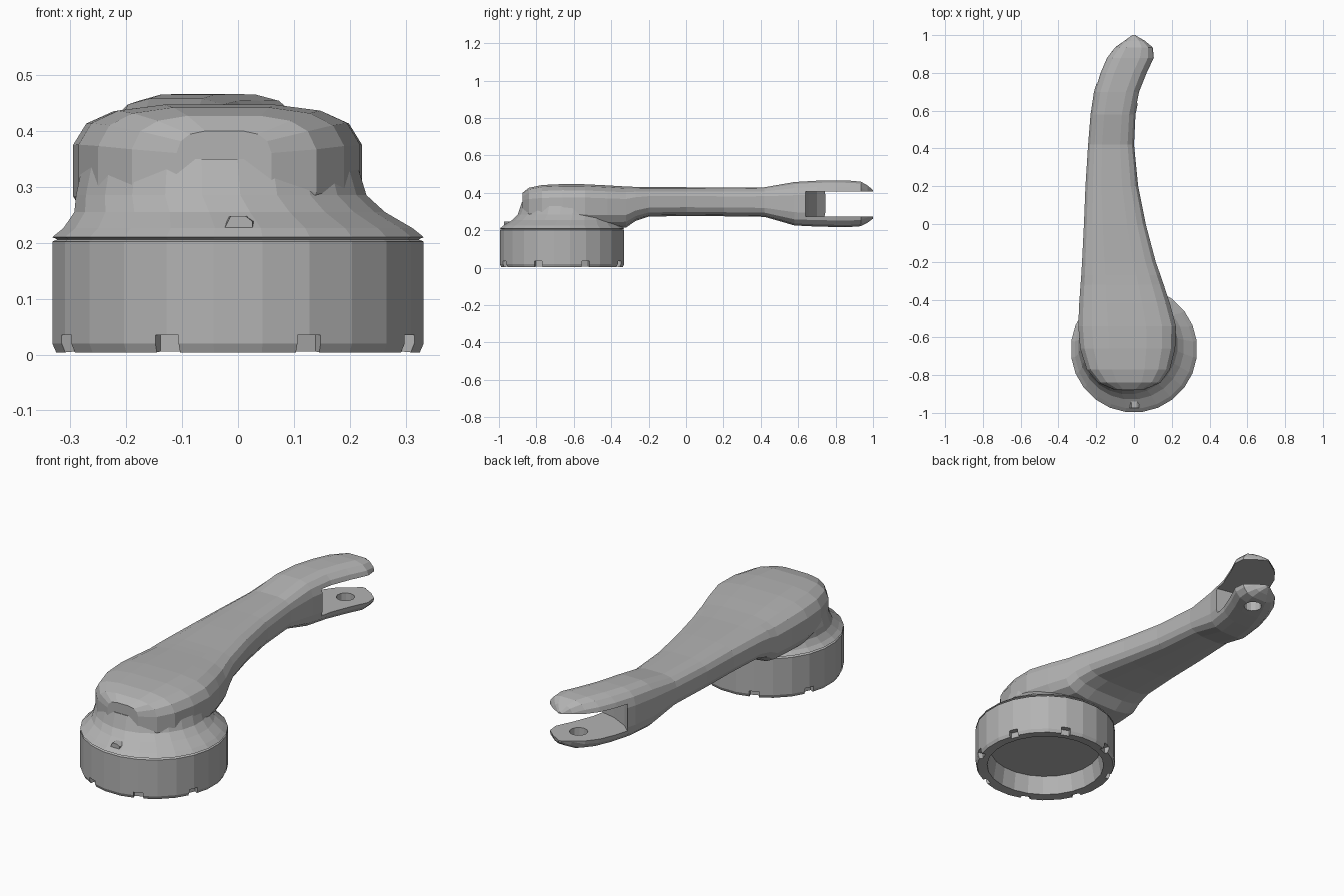
import bpy, bmesh, math
from mathutils import Matrix, Vector

if "Cube" in bpy.data.objects:
    bpy.data.objects.remove(bpy.data.objects["Cube"])

grey = bpy.data.materials.new("plain grey")
grey.diffuse_color = (0.45, 0.45, 0.45, 1)
grey.use_nodes = True
grey.node_tree.nodes["Principled BSDF"].inputs["Base Color"].default_value = grey.diffuse_color


def make_object(name, bm):
    bmesh.ops.recalc_face_normals(bm, faces=bm.faces)
    me = bpy.data.meshes.new(name)
    bm.to_mesh(me)
    bm.free()
    me.materials.append(grey)
    ob = bpy.data.objects.new(name, me)
    bpy.context.collection.objects.link(ob)
    return ob


def loft(name, rings):
    """Skin closed rings of points and cap both ends."""
    bm = bmesh.new()
    loops = [[bm.verts.new(p) for p in ring] for ring in rings]
    n = len(loops[0])
    for a, b in zip(loops, loops[1:]):
        for i in range(n):
            j = (i + 1) % n
            bm.faces.new((a[i], a[j], b[j], b[i]))
    bm.faces.new(loops[0])
    bm.faces.new(loops[-1])
    return make_object(name, bm)


def cut(ob, cutter):
    mod = ob.modifiers.new("cut", 'BOOLEAN')
    mod.operation = 'DIFFERENCE'
    mod.solver = 'EXACT'
    mod.object = cutter
    bpy.context.view_layer.objects.active = ob
    bpy.ops.object.modifier_apply(modifier=mod.name)
    bpy.data.objects.remove(cutter)


# Round base: hollow cup, thin seam groove, sloping shoulder (radius, z, x, y of ring centre)
SIDES = 24
base_rings = [(0.265, 0.10, 0, -0.663), (0.28, 0.008, 0, -0.663), (0.328, 0.004, 0, -0.663),
              (0.335, 0.02, 0, -0.663), (0.335, 0.202, 0, -0.663), (0.326, 0.206, 0, -0.663),
              (0.335, 0.21, 0, -0.663), (0.315, 0.226, 0, -0.663), (0.28, 0.255, -0.015, -0.65),
              (0.262, 0.285, -0.03, -0.64), (0.245, 0.35, -0.033, -0.635)]


def circle(r, z, cx, cy):
    return [(cx + r * math.cos((i + 0.5) * 2 * math.pi / SIDES),
             cy + r * math.sin((i + 0.5) * 2 * math.pi / SIDES), z) for i in range(SIDES)]


base = loft("round_base", [circle(*r) for r in base_rings])

# Eight small notches round the bottom rim
bm = bmesh.new()
for k in range(8):
    m = (Matrix.Translation((0, -0.663, 0.01)) @ Matrix.Rotation(math.radians(22.5 + 45 * k), 4, 'Z')
         @ Matrix.Translation((0.338, 0, 0)) @ Matrix.Diagonal((0.06, 0.045, 0.05, 1)))
    bmesh.ops.create_cube(bm, size=1, matrix=m)
cut(base, make_object("notch_cutter", bm))

# Curved arm: sections of (y, left, right, bottom, top)
sections = [(-0.875, -0.11, 0.06, 0.27, 0.40), (-0.84, -0.19, 0.14, 0.23, 0.427),
            (-0.77, -0.25, 0.19, 0.215, 0.442), (-0.66, -0.285, 0.218, 0.212, 0.447),
            (-0.54, -0.295, 0.222, 0.212, 0.446), (-0.42, -0.29, 0.19, 0.212, 0.44),
            (-0.32, -0.283, 0.157, 0.215, 0.434), (-0.27, -0.279, 0.14, 0.25, 0.432),
            (-0.20, -0.275, 0.115, 0.273, 0.43), (0.0, -0.265, 0.062, 0.277, 0.43),
            (0.2, -0.257, 0.022, 0.275, 0.428), (0.42, -0.243, 0.0, 0.272, 0.43),
            (0.58, -0.23, 0.008, 0.226, 0.458), (0.70, -0.212, 0.032, 0.22, 0.465),
            (0.80, -0.182, 0.072, 0.218, 0.466), (0.88, -0.148, 0.11, 0.218, 0.465),
            (0.935, -0.105, 0.104, 0.222, 0.46), (0.97, -0.055, 0.062, 0.24, 0.44),
            (1.0, -0.012, 0.008, 0.262, 0.415)]


def section(y, left, right, low, high, n=16, power=0.58):
    ring = []
    for i in range(n):
        a = (i + 0.5) * 2 * math.pi / n
        c, s = math.cos(a), math.sin(a)
        # normalised so the squarish section reaches its full width and height
        u = math.copysign((abs(c) / math.cos(math.pi / n)) ** power, c)
        v = math.copysign((abs(s) / math.cos(math.pi / n)) ** power, s)
        ring.append(((left + right) / 2 + u * (right - left) / 2, y,
                     (low + high) / 2 + v * (high - low) / 2))
    return ring


arm = loft("curved_arm", [section(*s) for s in sections])

# Slot between the two prongs, with a slanted, slightly curved end wall
outline = [(0.3, 0.60), (0.04, 0.635), (-0.06, 0.655), (-0.15, 0.70), (-0.22, 0.765),
           (-0.4, 0.85), (-0.4, 1.2), (0.3, 1.2)]
cut(arm, loft("slot_cutter", [[(x, y, z) for x, y in outline] for z in (0.273, 0.408)]))

# Hole through the lower prong
bm = bmesh.new()
bmesh.ops.create_cone(bm, cap_ends=True, segments=12, radius1=0.042, radius2=0.042, depth=0.16,
                      matrix=Matrix.Translation((-0.015, 0.87, 0.25)))
cut(arm, make_object("hole_cutter", bm))

# Small marker nub on the front shoulder
loft("front_nub", [[(-w, y, 0.222), (w, y, 0.222), (w, y, 0.238), (w * 0.5, y, 0.248),
                    (-w * 0.5, y, 0.248)] for w, y in ((0.026, -0.974), (0.032, -0.92))])
